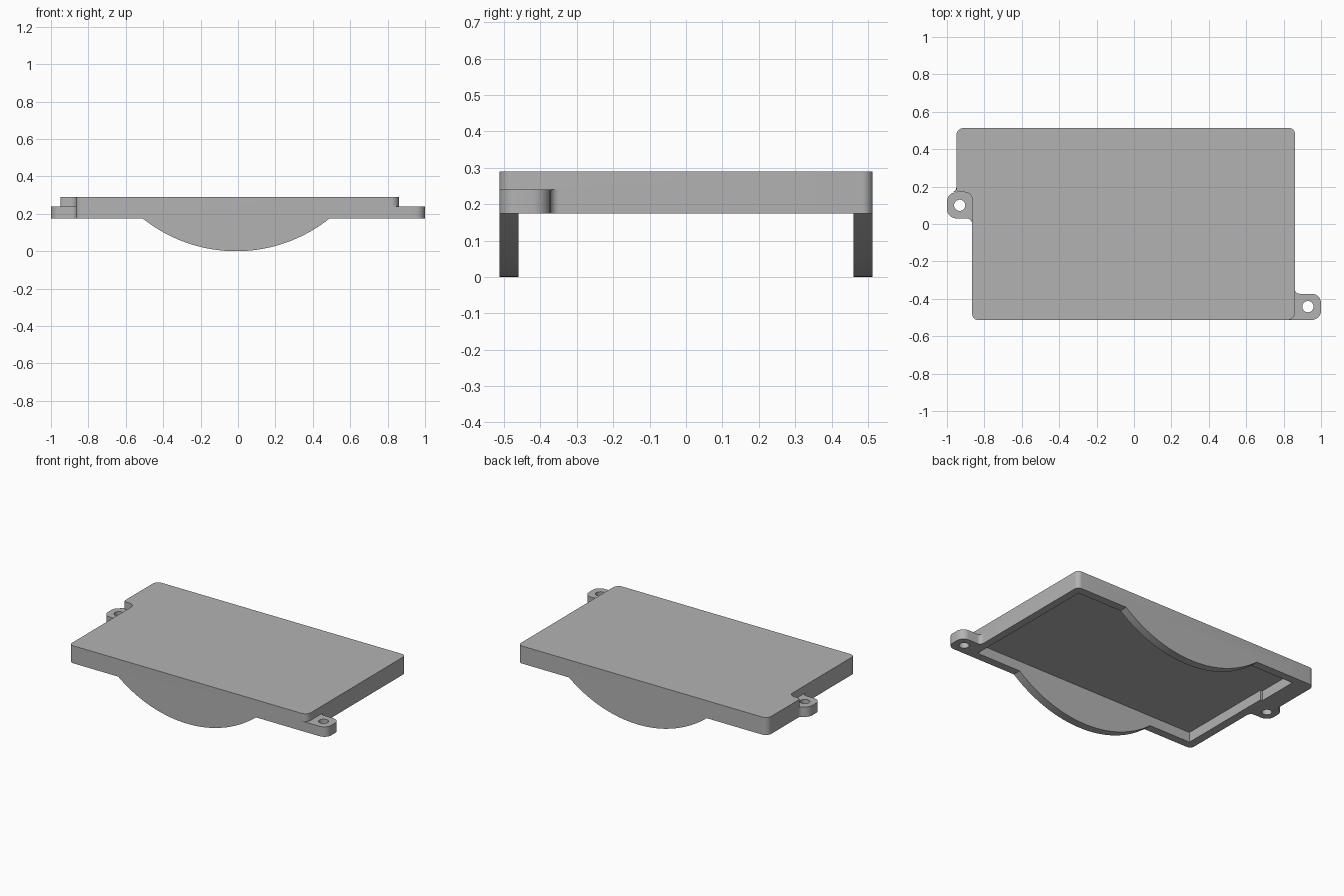
import bpy, bmesh, math
from mathutils import Vector, Matrix

if "Cube" in bpy.data.objects:
    bpy.data.objects.remove(bpy.data.objects["Cube"], do_unlink=True)

grey = bpy.data.materials.new("plain grey")
grey.use_nodes = True
grey.diffuse_color = (0.45, 0.45, 0.45, 1)
grey.node_tree.nodes["Principled BSDF"].inputs["Base Color"].default_value = grey.diffuse_color

# Main levels and wall positions
RIM, CEILING, TOP = 0.175, 0.24, 0.29
OUT_Y, IN_Y = 0.513, 0.46
RIGHT, LEFT, LUG = 0.86, -0.865, -0.95


def rounded(corners, steps=8):
    """Outline from right-angled corners (x, y, radius)."""
    pts = []
    for i, (x, y, r) in enumerate(corners):
        p = Vector((x, y))
        u = (Vector(corners[i - 1][:2]) - p).normalized()
        v = (Vector(corners[(i + 1) % len(corners)][:2]) - p).normalized()
        arc = [p]
        if r:
            angles = [math.pi / 2 * k / steps for k in range(steps + 1)]
            arc = [p + (u + v) * r - r * (v * math.cos(t) + u * math.sin(t)) for t in angles]
        for q in arc:
            if not pts or min((q - pts[-1]).length, (q - pts[0]).length) > 1e-4:
                pts.append(q)
    return pts


def prism(name, outline, low, high, upright=False):
    """Extrude an outline along z, or along y when upright."""
    bm = bmesh.new()
    face = bm.faces.new([bm.verts.new((p[0], p[1], low)) for p in outline])
    extruded = bmesh.ops.extrude_face_region(bm, geom=[face])["geom"]
    verts = [g for g in extruded if isinstance(g, bmesh.types.BMVert)]
    bmesh.ops.translate(bm, verts=verts, vec=(0, 0, high - low))
    if upright:
        swap = Matrix(((1, 0, 0, 0), (0, 0, 1, 0), (0, 1, 0, 0), (0, 0, 0, 1)))
        bm.transform(swap)
    bmesh.ops.recalc_face_normals(bm, faces=bm.faces)
    mesh = bpy.data.meshes.new(name)
    bm.to_mesh(mesh)
    bm.free()
    mesh.materials.append(grey)
    obj = bpy.data.objects.new(name, mesh)
    bpy.context.collection.objects.link(obj)
    return obj


def combine(base, tool, operation):
    bpy.context.view_layer.objects.active = base
    mod = base.modifiers.new(tool.name, "BOOLEAN")
    mod.object, mod.operation, mod.solver = tool, operation, "EXACT"
    bpy.ops.object.modifier_apply(modifier=mod.name)
    bpy.data.objects.remove(tool, do_unlink=True)


# Cover plate with a wider shoulder at the back right
cover = prism("cover", rounded([
    (LEFT, -OUT_Y, 0.03), (RIGHT, -OUT_Y, 0.04), (RIGHT, OUT_Y, 0.03),
    (LUG, OUT_Y, 0.04), (LUG, 0.17, 0.02), (LEFT, 0.17, 0.04)]), RIM, TOP)

# Mounting tabs, filleted where they meet the cover
tabs = [
    prism("left_tab", rounded([
        (0.82, -OUT_Y, 0), (1, -OUT_Y, 0.05), (1, -0.373, 0.05), (RIGHT, -0.373, 0.025),
        (RIGHT, -0.34, 0), (0.82, -0.34, 0)]), RIM, CEILING),
    prism("right_tab", rounded([
        (-0.84, 0, 0), (LEFT, 0, 0), (LEFT, 0.03, 0.03), (-1, 0.03, 0.05),
        (-1, 0.17, 0.05), (LUG, 0.17, 0.025), (LUG, 0.21, 0), (-0.84, 0.21, 0)]), RIM, CEILING)]
for tab in tabs:
    combine(cover, tab, "UNION")

# Open tray under the cover, with a slight step in its right wall
tray = prism("tray_cutter", [
    (-0.81, -IN_Y), (0.81, -IN_Y), (0.81, IN_Y), (-0.825, IN_Y), (-0.825, 0.19), (-0.81, 0.19)],
    RIM - 0.05, CEILING)
combine(cover, tray, "DIFFERENCE")

# Curved skirts hanging from the front and back walls
radius, half = 0.80, 0.50
sweep = math.asin(half / radius)
arc = [(-0.01 + radius * math.sin(a), radius - radius * math.cos(a))
       for a in (sweep * (k / 20 - 1) for k in range(41))]
skirt = arc + [(half - 0.01, 0.21), (-half - 0.01, 0.21)]
for name, y0, y1 in (("front_skirt", -OUT_Y, -IN_Y), ("back_skirt", IN_Y, OUT_Y)):
    combine(cover, prism(name, skirt, y0, y1, upright=True), "UNION")

# Screw holes
for x, y in ((0.93, -0.442), (-0.932, 0.10)):
    r = 0.03
    hole = prism("hole_cutter", rounded([
        (x - r, y - r, r), (x + r, y - r, r), (x + r, y + r, r), (x - r, y + r, r)]), 0.1, 0.27)
    combine(cover, hole, "DIFFERENCE")

bpy.ops.object.select_all(action="DESELECT")
cover.select_set(True)
bpy.context.view_layer.objects.active = cover
bpy.ops.object.shade_smooth_by_angle(angle=math.radians(30))
